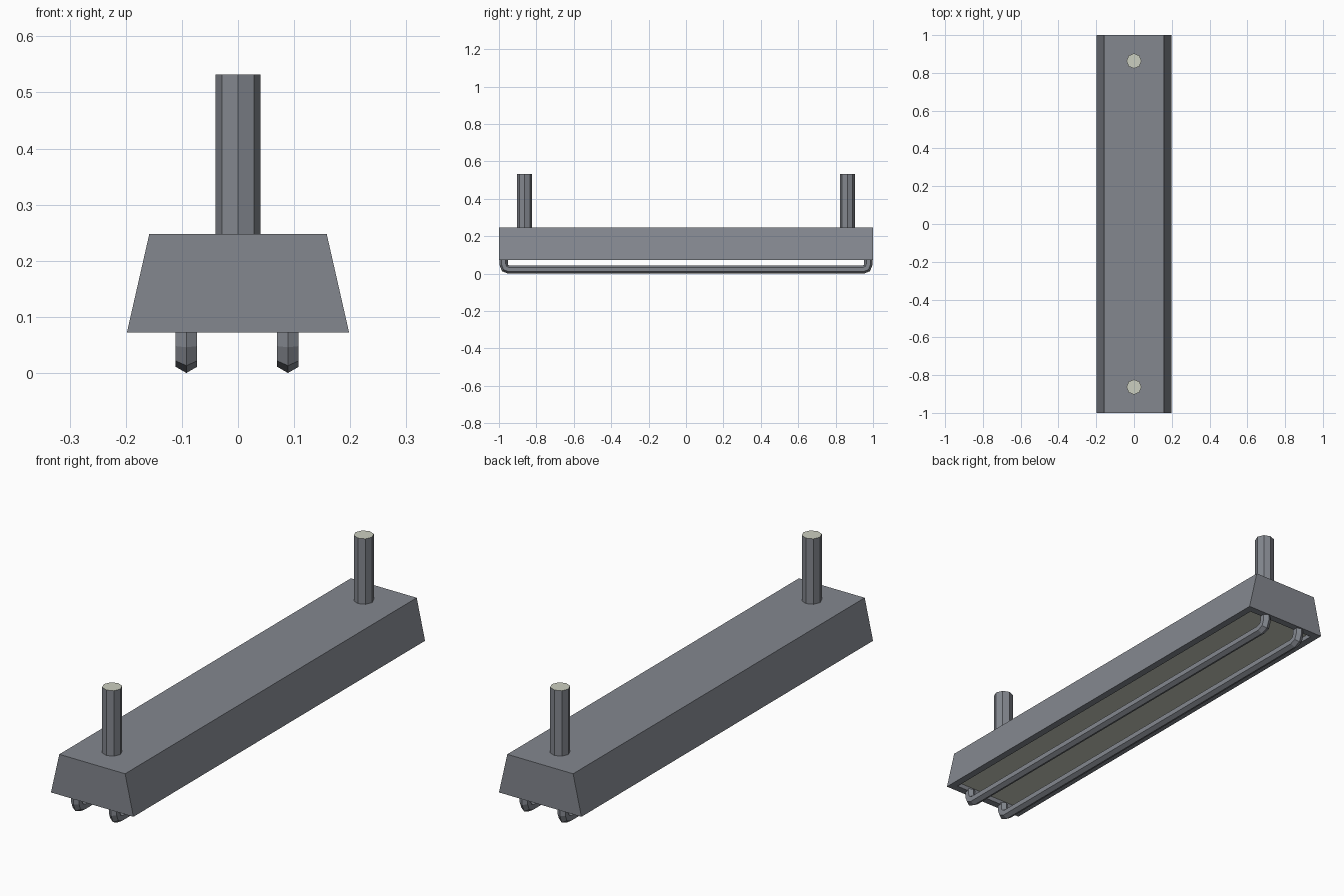
import bpy, bmesh, math
from mathutils import Vector

if "Cube" in bpy.data.objects:
    bpy.data.objects.remove(bpy.data.objects["Cube"])


def material(name, rgb):
    m = bpy.data.materials.new(name)
    m.diffuse_color = (*rgb, 1)
    m.use_nodes = True
    m.node_tree.nodes["Principled BSDF"].inputs["Base Color"].default_value = m.diffuse_color
    return m


GREY = material("grey metal", (0.23, 0.245, 0.275))
PALE = material("pale cream", (0.60, 0.62, 0.53))


def finish(name, bm):
    bmesh.ops.recalc_face_normals(bm, faces=bm.faces)
    mesh = bpy.data.meshes.new(name)
    mesh.materials.append(GREY)
    mesh.materials.append(PALE)
    bm.to_mesh(mesh)
    bm.free()
    ob = bpy.data.objects.new(name, mesh)
    bpy.context.collection.objects.link(ob)
    return ob


# Tapered housing with a shallow pale recess underneath
Z0, Z1 = 0.072, 0.248
bm = bmesh.new()
profile = [(-0.198, Z0), (0.198, Z0), (0.158, Z1), (-0.158, Z1)]
end = bm.faces.new([bm.verts.new((x, -1, z)) for x, z in profile])
ext = bmesh.ops.extrude_face_region(bm, geom=[end])
bmesh.ops.translate(bm, vec=(0, 2, 0),
                    verts=[v for v in ext["geom"] if isinstance(v, bmesh.types.BMVert)])
bmesh.ops.recalc_face_normals(bm, faces=bm.faces)
panel = min(bm.faces, key=lambda f: f.calc_center_median().z)
bmesh.ops.inset_region(bm, faces=[panel], thickness=0.045)
ext = bmesh.ops.extrude_discrete_faces(bm, faces=[panel])
panel = ext["faces"][0]
bmesh.ops.translate(bm, vec=(0, 0, 0.02), verts=panel.verts)
panel.material_index = 1
finish("housing", bm)

# Eight-sided hanging rods with pale tops
for name, y in (("front_rod", -0.863), ("back_rod", 0.863)):
    bm = bmesh.new()
    bmesh.ops.create_cone(bm, cap_ends=True, segments=8, radius1=0.04, radius2=0.04,
                          depth=0.532 - Z1 + 0.01)
    bmesh.ops.translate(bm, vec=(0, y, (0.532 + Z1 - 0.01) / 2), verts=bm.verts)
    for f in bm.faces:
        f.material_index = int(f.calc_center_median().z > 0.53)
    finish(name, bm)


# Six-sided lamp tubes, swept along a U-shaped path in the y-z plane
R = 0.022
half = [(0.975, 0.08), (0.975, 0.05), (0.967, 0.030), (0.947, R)]
path = [(-y, z) for y, z in half] + half[::-1]


def tube(name, x):
    bm = bmesh.new()
    pts = [Vector((x, y, z)) for y, z in path]
    rings = []
    for i, p in enumerate(pts):
        d_in = (p - pts[i - 1]).normalized() if i else (pts[1] - p).normalized()
        d_out = (pts[i + 1] - p).normalized() if i < len(pts) - 1 else d_in
        t = (d_in + d_out).normalized()
        normal = Vector((1, 0, 0)).cross(t) / t.dot(d_in)   # mitred joint
        rings.append([bm.verts.new(p + R * (math.sin(a) * Vector((1, 0, 0)) + math.cos(a) * normal))
                      for a in (k * math.pi / 3 for k in range(6))])
    for a, b in zip(rings, rings[1:]):
        for k in range(6):
            bm.faces.new((a[k], a[(k + 1) % 6], b[(k + 1) % 6], b[k]))
    bm.faces.new(rings[0])
    bm.faces.new(rings[-1])
    finish(name, bm)


tube("left_lamp_tube", -0.092)
tube("right_lamp_tube", 0.089)
